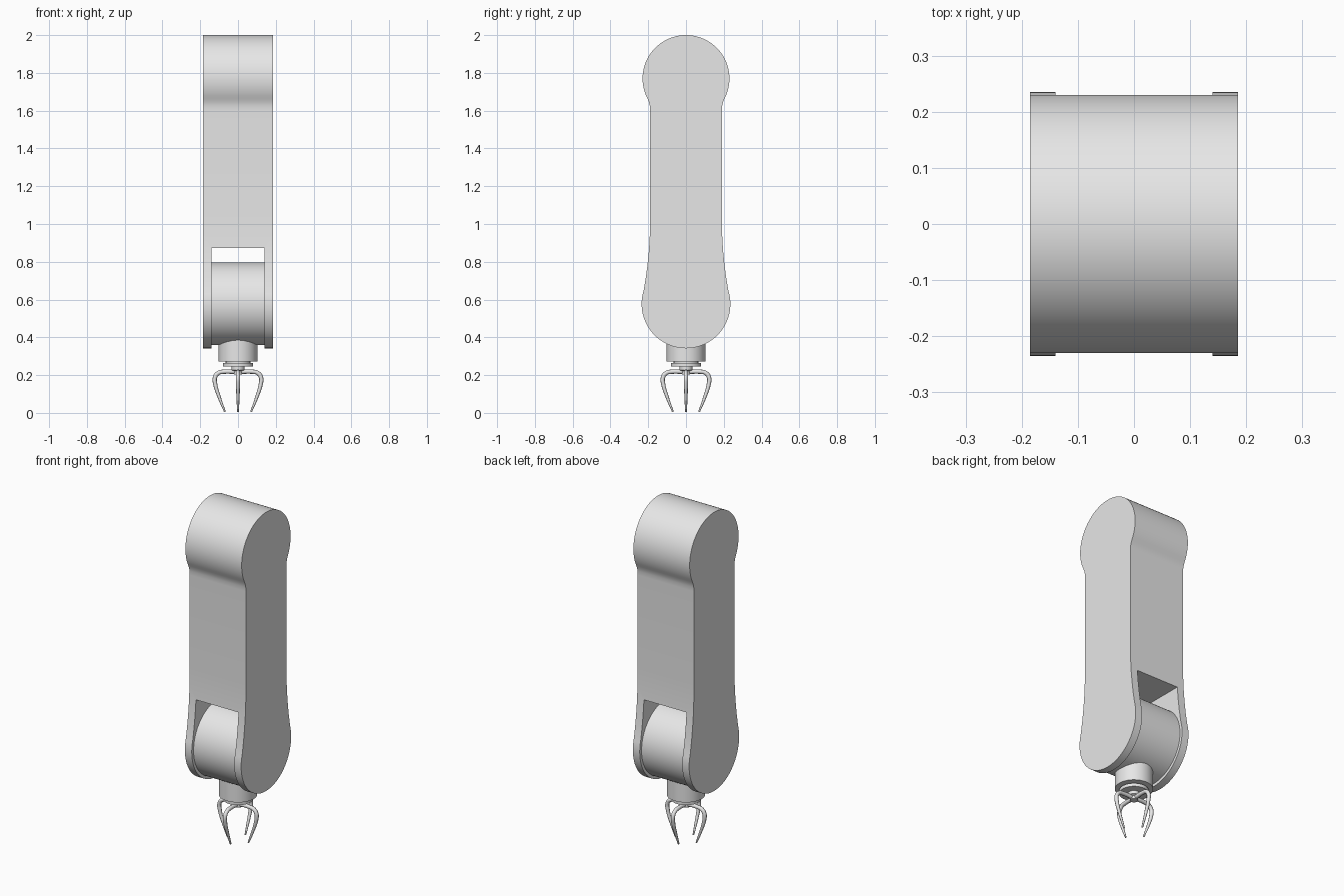
import bpy, bmesh
from math import sin, cos, pi, radians
from mathutils import Vector

cube = bpy.data.objects.get("Cube")
if cube:
    bpy.data.objects.remove(cube)

# One plain grey for everything
GREY = (0.8, 0.8, 0.8, 1)
grey = bpy.data.materials.new("light grey")
grey.use_nodes = True
grey.diffuse_color = GREY
grey.node_tree.nodes["Principled BSDF"].inputs["Base Color"].default_value = GREY


def finish(ob, angle=30):
    if not ob.data.materials:
        ob.data.materials.append(grey)
    bpy.ops.object.select_all(action='DESELECT')
    ob.select_set(True)
    bpy.context.view_layer.objects.active = ob
    bpy.ops.object.shade_smooth_by_angle(angle=radians(angle))
    return ob


def add_mesh(name, bm):
    bmesh.ops.recalc_face_normals(bm, faces=bm.faces)
    mesh = bpy.data.meshes.new(name)
    bm.to_mesh(mesh)
    bm.free()
    ob = bpy.data.objects.new(name, mesh)
    bpy.context.collection.objects.link(ob)
    return ob


def extrude_x(name, outline, half):
    """Closed (y, z) outline made into a plate from -half to half in x."""
    bm = bmesh.new()
    face = bm.faces.new([bm.verts.new((-half, y, z)) for y, z in outline])
    out = bmesh.ops.extrude_face_region(bm, geom=[face])["geom"]
    verts = [g for g in out if isinstance(g, bmesh.types.BMVert)]
    bmesh.ops.translate(bm, verts=verts, vec=(2 * half, 0, 0))
    return add_mesh(name, bm)


def lathe(name, profile, steps=48):
    """(radius, z) profile turned about the z axis."""
    bm = bmesh.new()
    verts = [bm.verts.new((r, 0, z)) for r, z in profile]
    edges = [bm.edges.new(p) for p in zip(verts, verts[1:])]
    bmesh.ops.spin(bm, geom=verts + edges, axis=(0, 0, 1), cent=(0, 0, 0),
                   angle=2 * pi, steps=steps)
    bmesh.ops.remove_doubles(bm, verts=bm.verts, dist=0.0001)
    return add_mesh(name, bm)


def arc(cz, r, start, end, n):
    angles = [radians(start + (end - start) * i / n) for i in range(n + 1)]
    return [(r * cos(a), cz + r * sin(a)) for a in angles]


# Forearm: round elbow, straight shaft, flared wrist cheeks
side = arc(1.77, 0.23, 90, -28, 26)
side += [(0.196, 1.645), (0.191, 1.625), (0.19, 1.6), (0.19, 1.05),
         (0.191, 0.95), (0.196, 0.86), (0.203, 0.79), (0.212, 0.72)]
side += arc(0.577, 0.235, 17, -90, 24)
mirror = [(-y, z) for y, z in reversed(side[1:-1])]
forearm = extrude_x("forearm", side + mirror, 0.185)

# Slot between the cheeks
slot = extrude_x("slot_cutter", [(-1, 0), (1, 0), (1, 0.872), (-1, 0.872)], 0.14)
slot.hide_render = True
cut = forearm.modifiers.new("slot", 'BOOLEAN')
cut.operation = 'DIFFERENCE'
cut.solver = 'EXACT'
cut.object = slot
bpy.context.view_layer.objects.active = forearm
bpy.ops.object.modifier_apply(modifier=cut.name)
bpy.data.objects.remove(slot)
finish(forearm)

# Wrist roller in the slot
finish(extrude_x("wrist_roller", arc(0.578, 0.219, 0, 360, 72)[:-1], 0.139))

# Wrist stem with flange and hub below it
finish(lathe("wrist_stem", [(0, 0.45), (0.103, 0.45), (0.103, 0.272), (0.065, 0.272),
                            (0.065, 0.264), (0.08, 0.264), (0.08, 0.245), (0, 0.245)]))
finish(lathe("gripper_hub", [(0, 0.25), (0.034, 0.25), (0.034, 0.226),
                             (0.022, 0.222), (0.022, 0.203), (0, 0.203)], 24))

# Four bent, tapering fingers
path = [(0.01, 0.217, 1), (0.075, 0.218, 1), (0.105, 0.211, 1), (0.122, 0.187, 1),
        (0.12, 0.15, 0.95), (0.1, 0.085, 0.75), (0.069, 0.005, 0.4)]
for i, name in enumerate(("left", "back", "right", "front")):
    curve = bpy.data.curves.new("finger_path", 'CURVE')
    curve.dimensions = '3D'
    curve.bevel_depth = 0.0115
    curve.bevel_resolution = 2
    curve.resolution_u = 5
    curve.use_fill_caps = True
    spline = curve.splines.new('BEZIER')
    spline.bezier_points.add(len(path) - 1)
    for point, (r, z, size) in zip(spline.bezier_points, path):
        point.co = Vector((r * cos(i * pi / 2), r * sin(i * pi / 2), z))
        point.radius = size
        point.handle_left_type = point.handle_right_type = 'AUTO'
    helper = bpy.data.objects.new("finger_path", curve)
    bpy.context.collection.objects.link(helper)
    graph = bpy.context.evaluated_depsgraph_get()
    mesh = bpy.data.meshes.new_from_object(helper.evaluated_get(graph))
    bpy.data.objects.remove(helper)
    finger = bpy.data.objects.new(name + "_finger", mesh)
    bpy.context.collection.objects.link(finger)
    mesh.materials.clear()
    finish(finger, 50)
